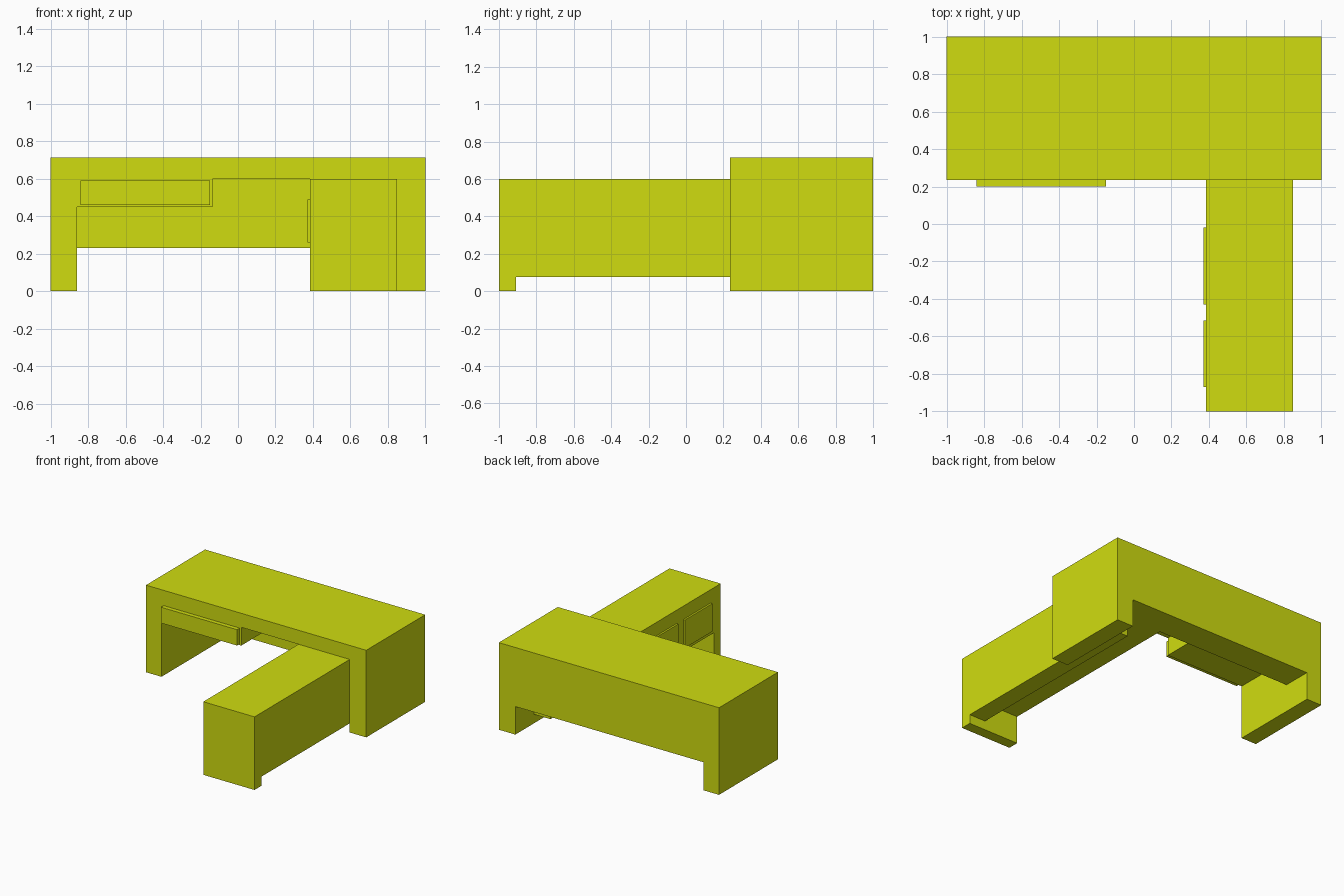
import bpy, bmesh
from mathutils import Vector

if "Cube" in bpy.data.objects:
    bpy.data.objects.remove(bpy.data.objects["Cube"])

mat = bpy.data.materials.new("yellow_green")
mat.diffuse_color = (0.63, 0.72, 0.005, 1)
mat.use_nodes = True
mat.node_tree.nodes["Principled BSDF"].inputs["Base Color"].default_value = mat.diffuse_color


def prism(name, profile, y0, y1):
    """Extrude an x-z outline from y0 to y1."""
    bm = bmesh.new()
    face = bm.faces.new([bm.verts.new((x, y0, z)) for x, z in profile])
    ext = bmesh.ops.extrude_face_region(bm, geom=[face])["geom"]
    moved = [g for g in ext if isinstance(g, bmesh.types.BMVert)]
    bmesh.ops.translate(bm, verts=moved, vec=Vector((0, y1 - y0, 0)))
    bmesh.ops.recalc_face_normals(bm, faces=bm.faces)
    mesh = bpy.data.meshes.new(name)
    bm.to_mesh(mesh)
    bm.free()
    mesh.materials.append(mat)
    obj = bpy.data.objects.new(name, mesh)
    bpy.context.collection.objects.link(obj)
    return obj


def box(name, x0, x1, y0, y1, z0, z1):
    return prism(name, [(x0, z0), (x1, z0), (x1, z1), (x0, z1)], y0, y1)


TOP, SHELF, MID = 0.715, 0.60, 0.76

# Main desk: side legs, top and drawer housing in one stepped arch
prism("desk_body", [(-1, 0), (-0.86, 0), (-0.86, 0.45), (-0.135, 0.45),
                    (-0.135, SHELF), (0.85, SHELF), (0.85, 0), (1, 0),
                    (1, TOP), (-1, TOP)], 0.235, MID)

# Thick back panel with a low opening
prism("desk_back", [(-1, 0), (-0.86, 0), (-0.86, 0.23), (0.85, 0.23),
                    (0.85, 0), (1, 0), (1, TOP), (-1, TOP)], MID, 1)

# Drawer front under the main desk
box("desk_drawer", -0.84, -0.15, 0.20, 0.235, 0.46, 0.59)

# Side return: drawer cabinet with a deep outer panel, running under the desk
prism("return_cabinet", [(0.385, 0.23), (0.70, 0.23), (0.70, 0.075),
                         (0.85, 0.075), (0.85, SHELF), (0.385, SHELF)],
      -0.91, MID)
box("return_end_panel", 0.385, 0.85, -1, -0.91, 0, SHELF)

# Drawer fronts on the inner side of the return
for i, (y0, y1) in enumerate([(-0.87, -0.515), (-0.43, -0.02)]):
    box(f"return_drawer_{i + 1}", 0.37, 0.385, y0, y1, 0.26, 0.49)
